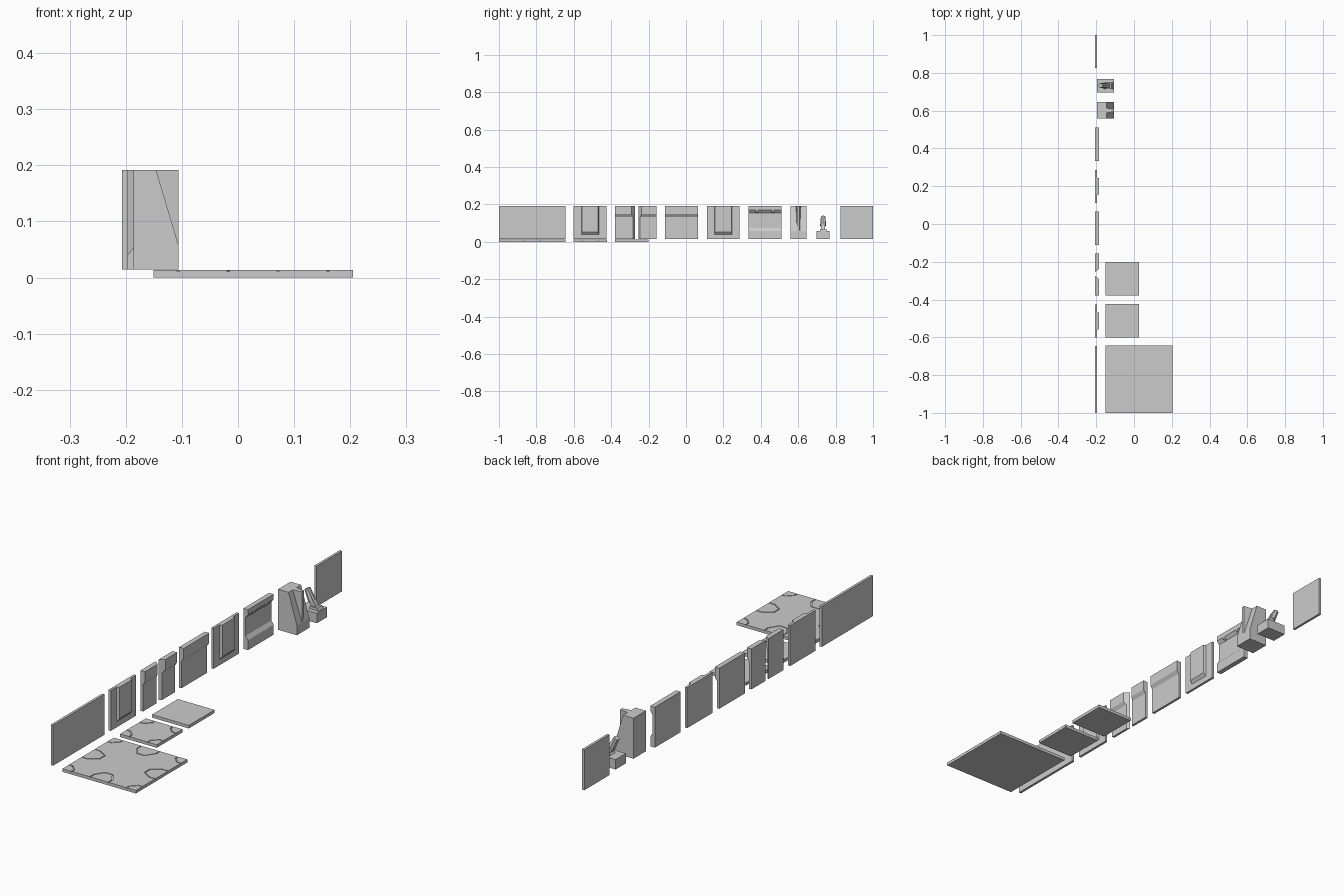
import bpy, bmesh, math
from mathutils import Vector

if "Cube" in bpy.data.objects:
    bpy.data.objects.remove(bpy.data.objects["Cube"])

BACK, FACE, TRIM = -0.207, -0.196, -0.185   # wall planes along x
BOT, TOP = 0.0145, 0.192                     # wall heights


def finish(name, bm):
    bmesh.ops.recalc_face_normals(bm, faces=bm.faces[:])
    me = bpy.data.meshes.new(name)
    bm.to_mesh(me)
    bm.free()
    ob = bpy.data.objects.new(name, me)
    bpy.context.collection.objects.link(ob)
    return ob


def prism(name, pts, y0, y1, cut0=0.0, cut1=0.0):
    """Extrude an (x, z) profile along y; cut0/cut1 mitre the ends towards +x."""
    bm = bmesh.new()
    a = [bm.verts.new((x, y0 + cut0 * (x - BACK), z)) for x, z in pts]
    b = [bm.verts.new((x, y1 - cut1 * (x - BACK), z)) for x, z in pts]
    bm.faces.new(a)
    bm.faces.new(b)
    n = len(pts)
    for i in range(n):
        j = (i + 1) % n
        bm.faces.new((a[i], a[j], b[j], b[i]))
    return finish(name, bm)


def box_profile(x0, x1, z0, z1):
    return [(x0, z0), (x1, z0), (x1, z1), (x0, z1)]


def horizontal_prism(name, pts, z0, z1):
    """Extrude an (x, y) outline upwards."""
    bm = bmesh.new()
    f = bm.faces.new([bm.verts.new((x, y, z0)) for x, y in pts])
    r = bmesh.ops.extrude_face_region(bm, geom=[f])
    for v in r['geom']:
        if isinstance(v, bmesh.types.BMVert):
            v.co.z = z1
    return finish(name, bm)


# plain walls
flat = box_profile(BACK, FACE, BOT, TOP)
prism("long_plain_wall", flat, -1.0, -0.645)
prism("plain_wall", flat, 0.825, 1.0)

# walls with a thicker band along the top, two of them mitred as corners
banded = [(BACK, BOT), (FACE, BOT), (FACE, 0.132), (TRIM, 0.148), (TRIM, TOP), (BACK, TOP)]
prism("corner_wall_left", banded, -0.379, -0.274, 0, 0.8)
prism("corner_wall_right", banded, -0.255, -0.157, 0.8, 0)
prism("banded_wall", banded, -0.112, 0.065)

# walls with a raised central panel
panel = [(FACE - 0.002, 0.040), (FACE, 0.040), (TRIM, 0.054), (TRIM, TOP), (FACE - 0.002, TOP)]
for i, y in enumerate((-0.513, 0.199)):
    prism(f"panel_wall_{i}", flat, y - 0.088, y + 0.088)
    prism(f"raised_panel_{i}", panel, y - 0.050, y + 0.050, 0.3, 0.3)

# wall with bands at top and bottom, with small struts under the bands
double = [(BACK, BOT), (TRIM, BOT), (TRIM, 0.058), (FACE, 0.074), (FACE, 0.155),
          (TRIM, 0.170), (TRIM, TOP), (BACK, TOP)]
prism("double_banded_wall", double, 0.333, 0.511)
for i, y in enumerate((0.379, 0.465)):
    prism(f"band_bracket_{i}", [(FACE, 0.153), (TRIM, 0.160), (TRIM, 0.172), (FACE, 0.172)],
          y - 0.009, y + 0.009, 0.15, 0.15)

# buttress pillar: sloped body with a central upright fin
PX0, PX1 = -0.197, -0.106
prism("pillar_body", [(PX0, BOT), (PX1, BOT), (PX1, 0.058), (-0.146, TOP), (PX0, TOP)],
      0.559, 0.645)
horizontal_prism("pillar_fin", [(-0.15, 0.588), (-0.146, 0.588), (PX1, 0.594), (PX1, 0.608),
                                (-0.146, 0.614), (-0.15, 0.614)], 0.05, TOP)

# lever: base block, leaning arm and wider handle
prism("lever_base", box_profile(PX0, PX1, BOT, 0.058), 0.697, 0.768)
prism("lever_arm", [(-0.116, 0.05), (-0.145, 0.05), (-0.184, 0.13), (-0.168, 0.137)],
      0.723, 0.743)


def ngon_bar(name, start, end, r, sides=8):
    d = Vector(end) - Vector(start)
    bm = bmesh.new()
    bmesh.ops.create_cone(bm, cap_ends=True, segments=sides, radius1=r, radius2=r * 0.75,
                          depth=d.length)
    bm.transform(d.to_track_quat('Z', 'Y').to_matrix().to_4x4())
    bmesh.ops.translate(bm, verts=bm.verts[:], vec=(Vector(start) + Vector(end)) / 2)
    return finish(name, bm)


ngon_bar("lever_handle", (-0.154, 0.733, 0.086), (-0.178, 0.733, 0.135), 0.016)
prism("lever_foot", [(-0.105 - 0.005, 0.055), (-0.16, 0.055), (-0.15, 0.07), (-0.118, 0.07)],
      0.716, 0.75)

# floor tiles
FX, FZ, T = -0.151, 0.0135, 0.178


def tile(name, y0, size):
    return horizontal_prism(name, [(FX, y0), (FX + size, y0), (FX + size, y0 + size),
                                   (FX, y0 + size)], 0, FZ)


def groove_cutter(name, centres):
    """Octagonal rings, cut shallowly into a tile's top."""
    bm = bmesh.new()
    for cx, cy, rx, ry in centres:
        loops = []
        for grow, z in ((-0.002, FZ - 0.003), (0.002, FZ - 0.003),
                        (0.002, FZ + 0.01), (-0.002, FZ + 0.01)):
            ring = []
            for k in range(8):
                a = math.pi / 8 + k * math.pi / 4
                c = 1 / math.cos(math.pi / 8)
                ring.append(bm.verts.new((cx + (rx + grow) * c * math.cos(a),
                                          cy + (ry + grow) * c * math.sin(a), z)))
            loops.append(ring)
        for i in range(4):
            p, q = loops[i], loops[(i + 1) % 4]
            for k in range(8):
                m = (k + 1) % 8
                bm.faces.new((p[k], p[m], q[m], q[k]))
    ob = finish(name, bm)
    ob.hide_render = True
    ob.hide_viewport = True
    return ob


def grooved_tile(name, y0, n):
    s, r = n * T, T / 4
    ob = tile(name, y0, s)
    spots = [(FX + i * s, y0 + j * s, r, r) for i in (0, 1) for j in (0, 1)]
    if n == 2:
        for t in (0, 1):
            spots.append((FX + s / 2, y0 + t * s, r, 0.068))
            spots.append((FX + t * s, y0 + s / 2, 0.068, r))
    mod = ob.modifiers.new("grooves", 'BOOLEAN')
    mod.object = groove_cutter(name + "_cutter", spots)
    mod.operation = 'DIFFERENCE'
    mod.solver = 'EXACT'


grooved_tile("large_floor", -1.0, 2)
grooved_tile("small_floor", -0.601, 1)
tile("plain_floor", -0.379, T)
